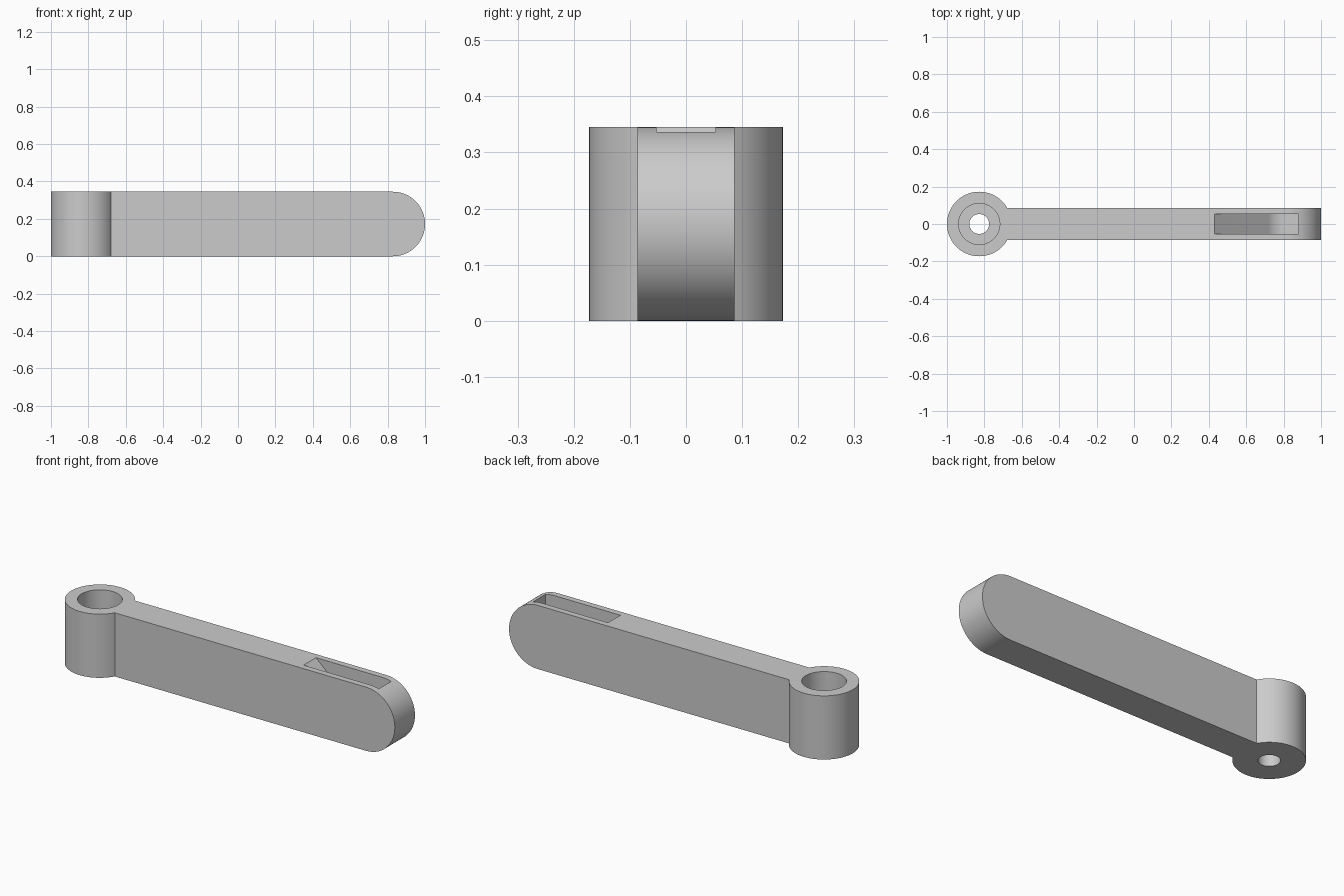
import bpy, bmesh
from math import sin, cos, pi, radians
from mathutils import Vector

cube = bpy.data.objects.get("Cube")
if cube:
    bpy.data.objects.remove(cube, do_unlink=True)

HEIGHT = 0.345
R = HEIGHT / 2          # radius of the hub and of the rounded tip
HUB_X = R - 1
TIP_X = 1 - R
FLOOR = 0.115           # top of the ledge inside the hub

grey = bpy.data.materials.new("light_grey")
grey.use_nodes = True
colour = (0.6, 0.6, 0.6, 1)
grey.diffuse_color = colour
grey.node_tree.nodes["Principled BSDF"].inputs["Base Color"].default_value = colour


def extrude(name, points, direction):
    """Solid prism from a closed outline."""
    bm = bmesh.new()
    face = bm.faces.new([bm.verts.new(p) for p in points])
    result = bmesh.ops.extrude_face_region(bm, geom=[face])
    verts = [v for v in result["geom"] if isinstance(v, bmesh.types.BMVert)]
    bmesh.ops.translate(bm, verts=verts, vec=Vector(direction))
    bmesh.ops.recalc_face_normals(bm, faces=bm.faces)
    mesh = bpy.data.meshes.new(name)
    bm.to_mesh(mesh)
    bm.free()
    mesh.materials.append(grey)
    obj = bpy.data.objects.new(name, mesh)
    bpy.context.collection.objects.link(obj)
    return obj


def arc(cx, cz, radius, start, end, steps):
    angles = [radians(start + (end - start) * i / steps) for i in range(steps + 1)]
    return [(cx + radius * cos(a), cz + radius * sin(a)) for a in angles]


def side_profile(name, outline, half_width):
    return extrude(name, [(x, -half_width, z) for x, z in outline], (0, 2 * half_width, 0))


def cylinder(name, radius, bottom, top):
    ring = [(HUB_X + radius * cos(2 * pi * i / 96), radius * sin(2 * pi * i / 96), bottom)
            for i in range(96)]
    return extrude(name, ring, (0, 0, top - bottom))


def combine(target, tool, operation):
    tool.hide_render = True
    mod = target.modifiers.new(operation.lower(), "BOOLEAN")
    mod.operation = operation
    mod.solver = "EXACT"
    mod.object = tool
    bpy.context.view_layer.objects.active = target
    bpy.ops.object.modifier_apply(modifier=mod.name)
    bpy.data.objects.remove(tool, do_unlink=True)


# Flat bar with a rounded tip, joined to the round hub
bar = [(HUB_X, HEIGHT), (HUB_X, 0)] + arc(TIP_X, R, R, -90, 90, 48)
lever = side_profile("lever_arm", bar, R / 2)
combine(lever, cylinder("hub", R, 0, HEIGHT), "UNION")

# Wide bore from above and a narrow hole through the ledge
combine(lever, cylinder("bore", 0.11, FLOOR, HEIGHT + 0.1), "DIFFERENCE")
combine(lever, cylinder("pin_hole", 0.053, -0.1, HEIGHT), "DIFFERENCE")

# Slot with a sloping floor, a curved foot and an upright end
scoop = [(0.88, HEIGHT + 0.1), (0.43, HEIGHT + 0.1), (0.43, HEIGHT)]
scoop += arc(0.8, 0.172, 0.12, 228, 270, 12) + [(0.88, 0.052)]
combine(lever, side_profile("slot", scoop, 0.053), "DIFFERENCE")

# Smooth curved walls with crisp edges
bpy.ops.object.select_all(action="DESELECT")
lever.select_set(True)
bpy.context.view_layer.objects.active = lever
bpy.ops.object.shade_smooth_by_angle(angle=radians(25))
